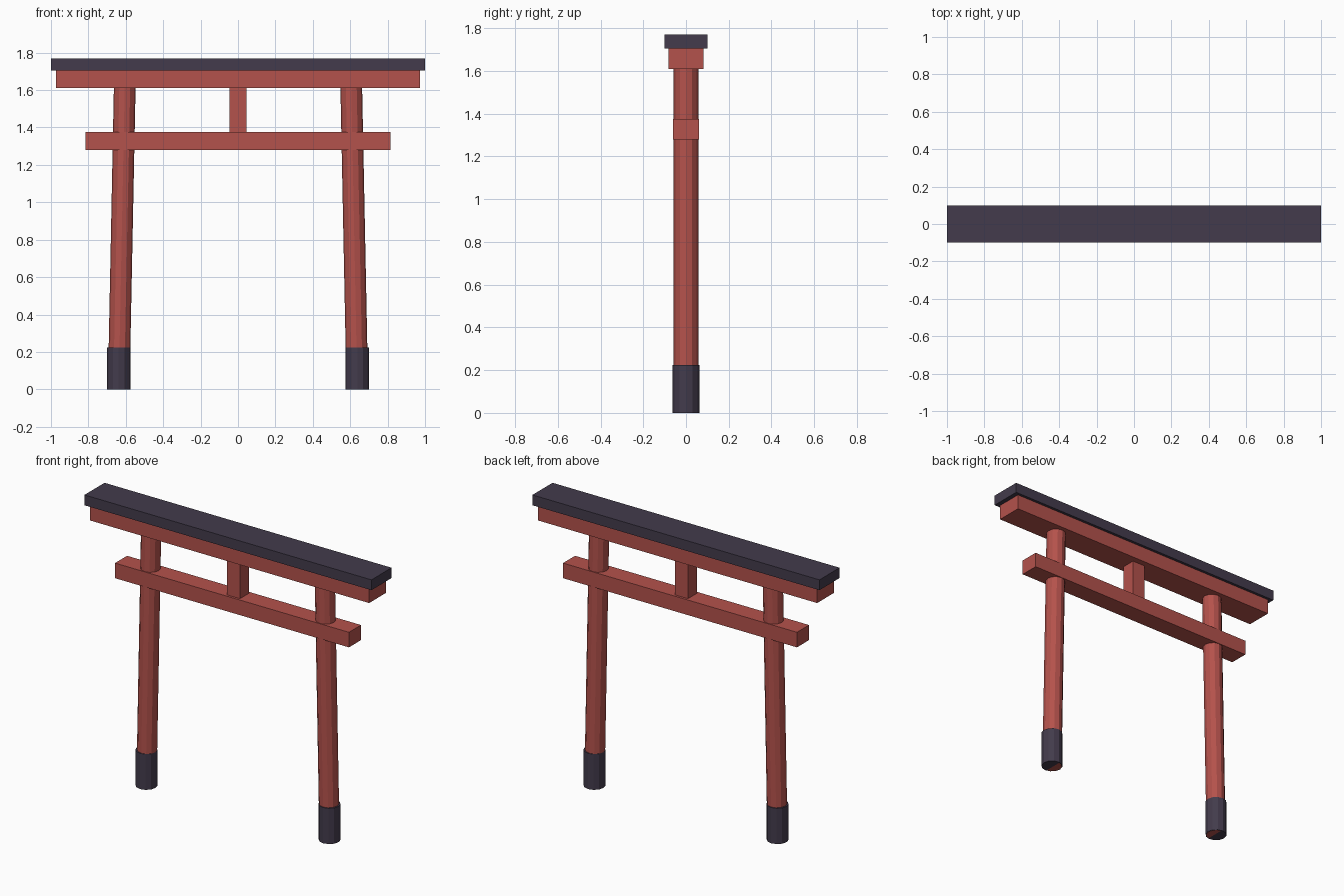
import bpy
import math

default = bpy.data.objects.get("Cube")
if default:
    bpy.data.objects.remove(default, do_unlink=True)


def material(name, colour):
    mat = bpy.data.materials.new(name)
    mat.use_nodes = True
    mat.diffuse_color = colour
    mat.node_tree.nodes["Principled BSDF"].inputs["Base Color"].default_value = colour
    return mat


red = material("weathered red", (0.456, 0.084, 0.072, 1))
dark = material("dark slate", (0.056, 0.044, 0.072, 1))


def finish(name, mat):
    obj = bpy.context.object
    obj.name = name
    obj.data.materials.append(mat)
    return obj


def beam(name, half_x, half_y, bottom, top, mat):
    bpy.ops.mesh.primitive_cube_add(size=2, location=(0, 0, (bottom + top) / 2))
    obj = finish(name, mat)
    obj.scale = (half_x, half_y, (top - bottom) / 2)
    bpy.ops.object.transform_apply(location=False, rotation=False, scale=True)


def post(name, radius, height, x, z, tilt, mat):
    bpy.ops.mesh.primitive_cylinder_add(vertices=12, radius=radius, depth=height,
                                        location=(x, 0, z), rotation=(0, tilt, 0))
    finish(name, mat)


# Horizontal beams, roof cap and centre strut
beam("roof_cap", 1.0, 0.1, 1.705, 1.77, dark)
beam("upper_beam", 0.972, 0.083, 1.61, 1.705, red)
beam("lower_beam", 0.815, 0.06, 1.28, 1.375, red)
beam("centre_strut", 0.045, 0.045, 1.37, 1.615, red)

# Pillars leaning inward, each standing in an upright foot sleeve
lean = math.radians(1.15)
length = 1.64
for side, label in ((1, "left"), (-1, "right")):
    centre_x = side * (0.638 - math.sin(lean) * length / 2)
    post(label + "_pillar", 0.058, length, centre_x, length / 2, -side * lean, red)
    post(label + "_foot", 0.063, 0.225, side * 0.638, 0.1125, 0, dark)
